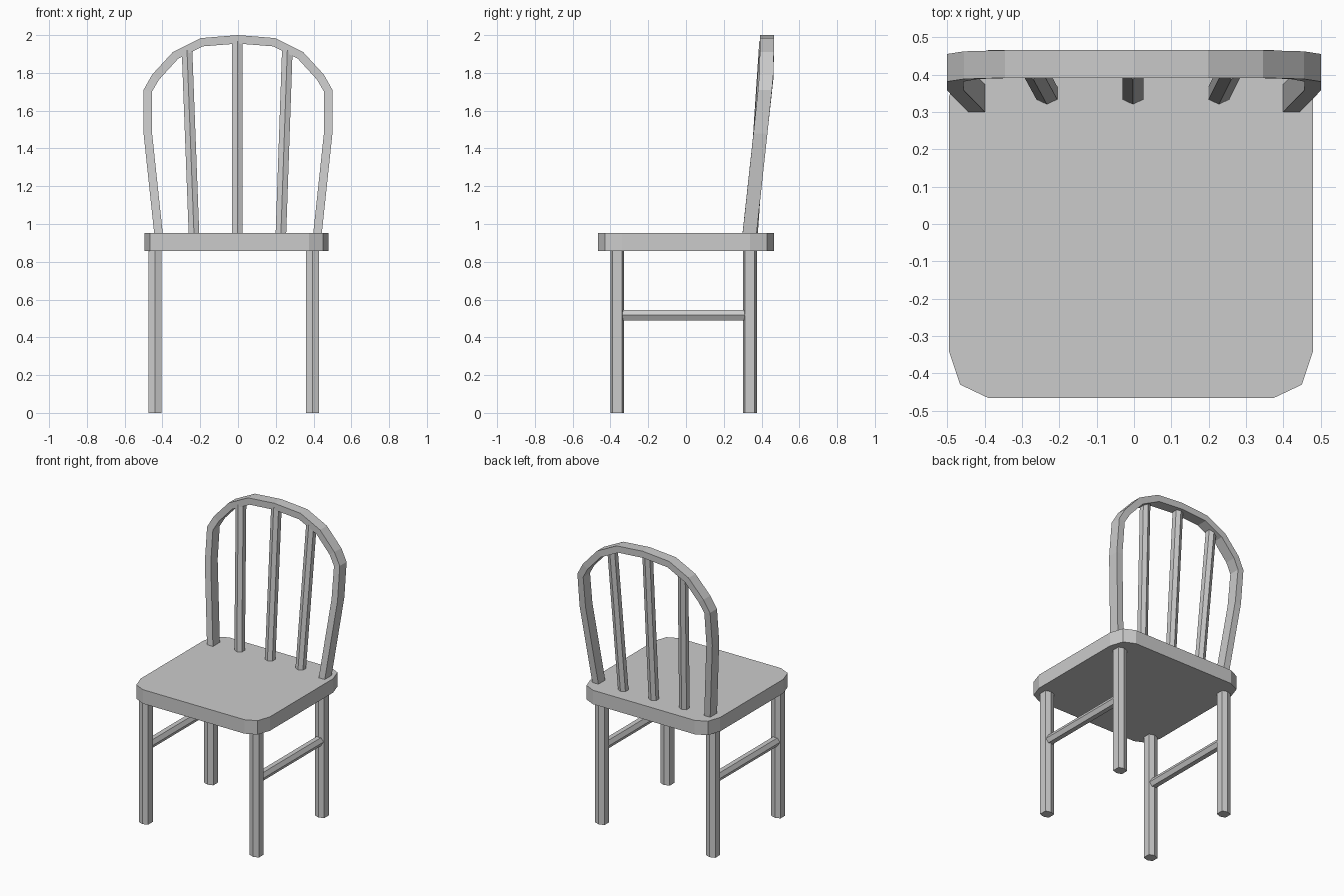
import bpy, bmesh
from mathutils import Vector

if "Cube" in bpy.data.objects:
    bpy.data.objects.remove(bpy.data.objects["Cube"], do_unlink=True)

grey = bpy.data.materials.new("plain grey")
grey.use_nodes = True
COLOUR = (0.6, 0.6, 0.6, 1)
grey.diffuse_color = COLOUR
grey.node_tree.nodes["Principled BSDF"].inputs["Base Color"].default_value = COLOUR


def loft(name, rings):
    """Skin a list of equal-sized rings and cap both ends."""
    bm = bmesh.new()
    rows = [[bm.verts.new(p) for p in ring] for ring in rings]
    n = len(rows[0])
    for a, b in zip(rows, rows[1:]):
        for i in range(n):
            j = (i + 1) % n
            bm.faces.new((a[i], a[j], b[j], b[i]))
    bm.faces.new(rows[0][::-1])
    bm.faces.new(rows[-1])
    bmesh.ops.recalc_face_normals(bm, faces=bm.faces)
    mesh = bpy.data.meshes.new(name)
    bm.to_mesh(mesh)
    bm.free()
    mesh.materials.append(grey)
    obj = bpy.data.objects.new(name, mesh)
    bpy.context.collection.objects.link(obj)
    return obj


def hexagon(w, d, shoulder):
    """Six-sided section: points at +-d, flat sides at +-w."""
    return [(0, -d), (w, -shoulder), (w, shoulder), (0, d), (-w, shoulder), (-w, -shoulder)]


def post(name, bottom, top, section):
    loft(name, [[Vector(e) + Vector((u, v, 0)) for u, v in section] for e in (bottom, top)])


MID = -0.008  # seat and legs sit slightly off the hoop's axis

# Seat slab with clipped, two-step corners
corner = [(0.487, 0.34), (0.457, 0.43), (0.383, 0.465)]
outline = (corner + [(-x, y) for x, y in corner[::-1]]
           + [(-x, -y) for x, y in corner] + [(x, -y) for x, y in corner[::-1]])
loft("seat", [[(x + MID, y, z) for x, y in outline] for z in (0.858, 0.953)])

# Legs and side stretchers
leg_section = hexagon(0.035, 0.037, 0.025)
rail_section = hexagon(0.028, 0.031, 0.016)
for side, x in (("right", -0.44), ("left", 0.395)):
    for end, y in (("front", -0.364), ("back", 0.338)):
        post(f"{end}_{side}_leg", (x, y, 0), (x, y, 0.87), leg_section)
    loft(f"{side}_stretcher",
         [[(x + v, y, 0.518 + u) for u, v in rail_section] for y in (-0.345, 0.32)])

# Bent hoop of the back: outer edge (x, y centre, z), mirrored about x = 0
half = [(0.443, 0.336, 0.945), (0.5, 0.394, 1.48), (0.5, 0.418, 1.71), (0.455, 0.425, 1.79),
        (0.345, 0.428, 1.91), (0.198, 0.428, 1.984)]
path = [Vector(p) for p in half + [(0, 0.428, 2.0)] + [(-x, y, z) for x, y, z in half[::-1]]]
rings = []
for i, p in enumerate(path):
    before = p - path[max(i - 1, 0)]
    after = path[min(i + 1, len(path) - 1)] - p
    before.y = after.y = 0
    t = (before.normalized() + after.normalized()).normalized()
    inward = Vector((-t.z, 0, t.x)) * 0.045
    depth = Vector((0, 0.037, 0))
    rings.append([p - depth, p + depth, p + inward + depth, p + inward - depth])
loft("back_hoop", rings)

# Spindles fanning up into the hoop
spindle_section = hexagon(0.028, 0.03, 0.017)
for name, x0, x1, z1 in (("right", -0.233, -0.27, 1.92), ("middle", -0.003, -0.003, 1.97),
                         ("left", 0.227, 0.261, 1.92)):
    post(f"{name}_spindle", (x0, 0.35, 0.945), (x1, 0.418, z1), spindle_section)
